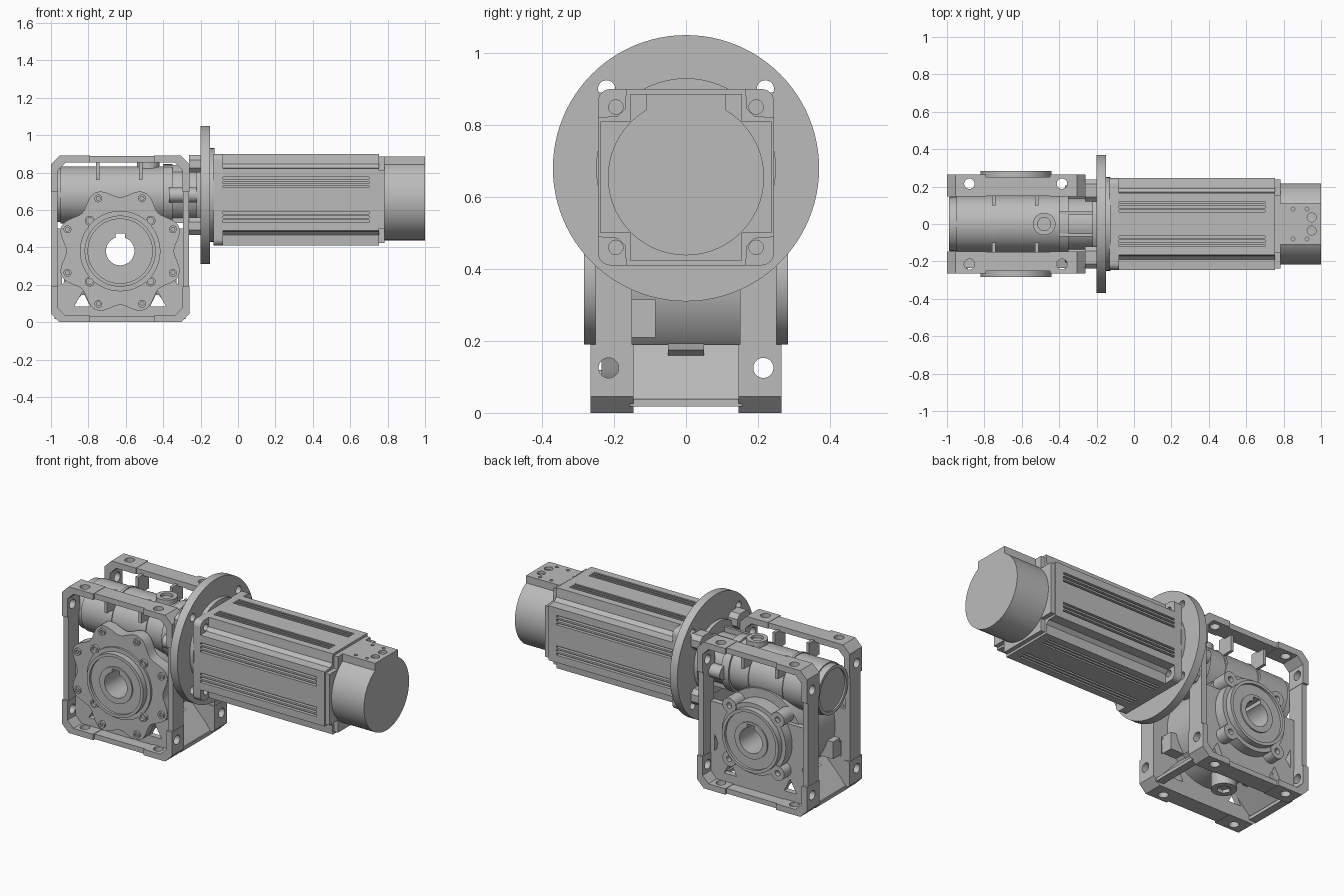
import bpy, bmesh
from math import sin, cos, pi, tau

cube = bpy.data.objects.get("Cube")
if cube:
    bpy.data.objects.remove(cube)

grey = bpy.data.materials.new("machine grey")
grey.use_nodes = True
COLOUR = (0.5, 0.5, 0.5, 1)
grey.diffuse_color = COLOUR
grey.node_tree.nodes["Principled BSDF"].inputs["Base Color"].default_value = COLOUR
parts = []

AXES = {"x": lambda u, v, t: (t, u, v),
        "y": lambda u, v, t: (u, t, v),
        "z": lambda u, v, t: (u, v, t)}


def prism(name, axis, pts, a, b):
    """Extrude a 2D outline along an axis from a to b."""
    bm = bmesh.new()
    low = [bm.verts.new(AXES[axis](u, v, a)) for u, v in pts]
    high = [bm.verts.new(AXES[axis](u, v, b)) for u, v in pts]
    bm.faces.new(low)
    bm.faces.new(high[::-1])
    for i in range(len(pts)):
        j = (i + 1) % len(pts)
        bm.faces.new((low[i], high[i], high[j], low[j]))
    bmesh.ops.recalc_face_normals(bm, faces=bm.faces)
    mesh = bpy.data.meshes.new(name)
    bm.to_mesh(mesh)
    bm.free()
    mesh.materials.append(grey)
    ob = bpy.data.objects.new(name, mesh)
    bpy.context.collection.objects.link(ob)
    parts.append(ob)
    return ob


def around(n, r, u, v, start=0):
    return [(u + r * cos(start + tau * i / n), v + r * sin(start + tau * i / n)) for i in range(n)]


def cyl(name, axis, u, v, r, a, b, n=48):
    return prism(name, axis, around(n, r, u, v), a, b)


def rect(u0, u1, v0, v1, c=0):
    """Rectangle outline, with chamfered corners when c is given."""
    if not c:
        return [(u0, v0), (u1, v0), (u1, v1), (u0, v1)]
    return [(u0 + c, v0), (u1 - c, v0), (u1, v0 + c), (u1, v1 - c),
            (u1 - c, v1), (u0 + c, v1), (u0, v1 - c), (u0, v0 + c)]


def box(name, x0, x1, y0, y1, z0, z1):
    return prism(name, "z", rect(x0, x1, y0, y1), z0, z1)


def cut(targets, cutters):
    for ob in targets:
        bpy.context.view_layer.objects.active = ob
        for c in cutters:
            mod = ob.modifiers.new("cut", "BOOLEAN")
            mod.operation = "DIFFERENCE"
            mod.solver = "EXACT"
            mod.object = c
            bpy.ops.object.modifier_apply(modifier=mod.name)
    for c in cutters:
        parts.remove(c)
        bpy.data.objects.remove(c)


CX, CZ = -0.63, 0.38      # output bore centre
WZ, MZ = 0.68, 0.655      # worm and motor axis heights
bored = []

# Gearbox side frames with thick drilled corner feet
for s, side in ((-1, "front"), (1, "back")):
    frame = prism(side + "_frame", "y", rect(-0.998, -0.262, 0.002, 0.888, 0.045), s * 0.15, s * 0.252)
    feet = prism(side + "_feet", "y", rect(-1, -0.26, 0, 0.89, 0.045), s * 0.146, s * 0.265)
    cut([frame], [prism("c", "y", rect(-0.965, -0.295, 0.033, 0.855, 0.04), -0.4, 0.4)])
    cut([feet], [prism("c", "y", rect(-0.963, -0.297, 0.036, 0.853, 0.04), -0.4, 0.4),
                 box("c", -0.79, -0.45, -0.4, 0.4, -0.1, 1),
                 box("c", -1.1, 0, -0.4, 0.4, 0.19, 0.7)])
    holes = [cyl("c", "z", x, s * 0.215, 0.028, -0.1, 1, 24) for x in (-0.88, -0.385)]
    holes += [cyl("c", "x", s * 0.215, z, 0.028, -1.1, 0, 24) for z in (0.125, 0.765)]
    cut([frame, feet], holes)

    # Wall web with small corner windows
    web = prism(side + "_web", "y", rect(-0.975, -0.285, 0.02, 0.5), s * 0.15, s * 0.185)
    windows = []
    for m in (-1, 1):
        for tri in ([(0.245, 0.085), (0.16, 0.085), (0.20, 0.165)],
                    [(0.31, 0.2), (0.31, 0.31), (0.28, 0.24)]):
            windows.append(prism("c", "y", [(CX + m * u, z) for u, z in tri], -0.4, 0.4))
    cut([web], windows)

    # Output hub with a recessed seal face
    hub = cyl(side + "_hub", "y", CX, CZ, 0.19, s * 0.14, s * 0.283, 64)
    cut([hub], [cyl("c", "y", CX, CZ, 0.172, s * 0.268, s * 0.4, 64)])
    sleeve = cyl(side + "_sleeve", "y", CX, CZ, 0.11, s * 0.2, s * 0.276)
    collar = cyl(side + "_collar", "y", CX, CZ, 0.215, s * 0.14, s * 0.247, 64)
    bored += [web, hub, sleeve, collar]

# Scalloped front cover with eight bolts
outline = []
for i in range(128):
    a = tau * i / 128
    r = 0.314 - 0.026 * cos(8 * a)
    outline.append((CX + r * cos(a), CZ + r * sin(a)))
bored.append(prism("front_cover", "y", outline, -0.165, -0.235))
for u, v in around(8, 0.305, CX, CZ, pi / 8):
    bolt = cyl("cover_bolt", "y", u, v, 0.021, -0.22, -0.248, 20)
    cut([bolt], [cyl("c", "y", u, v, 0.011, -0.238, -0.3, 6)])

# Lugs round both hubs
for s, r in ((-1, 0.026), (1, 0.045)):
    for u, v in around(4, 0.23, CX, CZ, pi / 4):
        lug = cyl("hub_lug", "y", u, v, r, s * 0.16, s * 0.252, 24)
        cut([lug], [cyl("c", "y", u, v, 0.017, s * 0.225, s * 0.3, 20)])

# Wheel drum, bored through with a keyway
bored.append(cyl("wheel_drum", "y", CX, CZ, 0.27, -0.16, 0.16, 64))
cut(bored, [cyl("c", "y", CX, CZ, 0.076, -0.5, 0.5),
            box("c", CX - 0.025, CX + 0.025, -0.5, 0.5, CZ, CZ + 0.095)])

# Worm housing, its bands, end cap and filler plug
cyl("worm_housing", "x", 0, WZ, 0.153, -0.95, -0.4, 64)
for x in (-0.75, -0.52):
    cyl("housing_band", "x", 0, WZ, 0.158, x - 0.008, x + 0.008, 64)
    for s in (-1, 1):
        box("housing_rib", x - 0.009, x + 0.009, s * 0.1, s * 0.2, 0.76, 0.865)
cap = cyl("worm_end_cap", "x", 0, WZ, 0.145, -0.99, -0.93, 64)
cut([cap], [cyl("c", "x", 0, WZ, 0.125, -1.1, -0.98, 64)])
plug = cyl("filler_plug", "z", -0.48, 0, 0.06, 0.78, 0.862, 32)
cut([plug], [cyl("c", "z", -0.48, 0, 0.035, 0.845, 0.9, 32)])
drain = cyl("drain_plug", "z", CX, 0, 0.07, 0.03, 0.14, 32)
cut([drain], [cyl("c", "z", CX, 0, 0.04, 0, 0.05, 6)])

# Sloping panels, floor bars and side bosses between the frames
for m, side in ((1, "left"), (-1, "right")):
    panel = [(0.17, 0.18), (0.20, 0.19), (0.345, 0.035), (0.32, 0.03)]
    prism(side + "_slope", "y", [(CX + m * u, z) for u, z in panel], -0.155, 0.155)
    ends = sorted((CX + m * 0.30, CX + m * 0.35))
    box(side + "_floor_bar", *ends, -0.155, 0.155, 0.018, 0.038)
    ends = sorted((CX + m * 0.17, CX + m * 0.30))
    box(side + "_boss", *ends, -0.16, -0.085, 0.21, 0.315)
    rib = [(0.17, 0.2), (0.25, 0.175), (0.21, 0.145), (0.17, 0.145)]
    prism(side + "_plug_rib", "y", [(CX + m * u, z) for u, z in rib], -0.05, 0.05)

# Bell neck between gearbox and round flange
cyl("bell_neck", "x", 0, WZ, 0.14, -0.45, -0.19, 64)
cyl("bell_collar", "x", 0, WZ, 0.165, -0.4, -0.35, 64)
cyl("bell_disc", "x", 0, WZ, 0.21, -0.222, -0.19, 64)
for s in (-1, 1):
    for t in (-1, 1):
        ys, zs = sorted((s * 0.12, s * 0.238)), sorted((WZ + t * 0.12, WZ + t * 0.213))
        prism("bell_lug", "x", rect(*ys, *zs, 0.025), -0.262, -0.19)
    cyl("bell_side_bolt", "x", s * 0.165, WZ, 0.04, -0.37, -0.19, 24)
    box("bell_rib", -0.4, -0.2, s * 0.06 - 0.008, s * 0.06 + 0.008, 0.53, 0.84)

# Round mounting flange
flange = cyl("round_flange", "x", 0, WZ, 0.37, -0.2, -0.15, 96)
cut([flange], [cyl("c", "x", u, v, 0.024, -0.5, 0, 24)
               for u, v in around(4, 0.312, 0, WZ, pi / 4)])
cyl("flange_spigot", "x", 0, WZ, 0.25, -0.16, -0.125, 64)


# Motor: one side with cooling slots and a corner, repeated four times
H = 0.245
ROUND = [(H - 0.035 + 0.035 * sin(i * pi / 12), 0.035 - H - 0.035 * cos(i * pi / 12))
         for i in range(7)]
NOTCH = [(0.166, -H), (0.17, -0.19), (0.19, -0.17), (H, -0.166)]


def motor_outline(corner, slots=()):
    pts = []
    for k in range(4):
        side = []
        for pos in slots:
            side += [(pos - 0.006, -H), (pos - 0.006, 0.02 - H),
                     (pos + 0.006, 0.02 - H), (pos + 0.006, -H)]
        c, s = cos(k * pi / 2), sin(k * pi / 2)
        pts += [(u * c - v * s, MZ + u * s + v * c) for u, v in side + corner]
    return pts


fins = sorted(m * p for m in (-1, 1) for p in (0.07, 0.0925, 0.115))
plate = prism("motor_front_plate", "x", motor_outline(ROUND), -0.13, -0.08)
cut([plate], [cyl("c", "x", y, MZ + z, 0.02, -0.11, 0, 24)
              for y in (-0.195, 0.195) for z in (-0.195, 0.195)])
prism("motor_body", "x", motor_outline(NOTCH, fins), -0.08, 0.7)
prism("motor_rear_body", "x", motor_outline(NOTCH), 0.7, 0.755)

# Cross-shaped end cap and rear encoder housing
prism("end_cap_tall", "x", rect(-0.155, 0.155, 0.424, 0.886), 0.75, 0.782)
prism("end_cap_wide", "x", rect(-0.238, 0.238, 0.5, 0.81), 0.75, 0.782)
cyl("encoder_barrel", "x", 0, MZ, 0.217, 0.775, 1, 96)
block = box("encoder_block", 0.775, 1, -0.11, 0.11, 0.7, 0.887)
dots = [cyl("c", "z", x, y, 0.01, 0.87, 1, 16) for x in (0.85, 0.925) for y in (-0.08, 0.08)]
dots += [cyl("c", "z", 0.95, y, 0.024, 0.87, 1, 20) for y in (-0.035, 0.035)]
cut([block], dots)

# Smooth round walls, keep edges sharp
bpy.ops.object.select_all(action="DESELECT")
for ob in parts:
    ob.select_set(True)
bpy.context.view_layer.objects.active = parts[0]
bpy.ops.object.shade_smooth_by_angle(angle=pi / 6)
